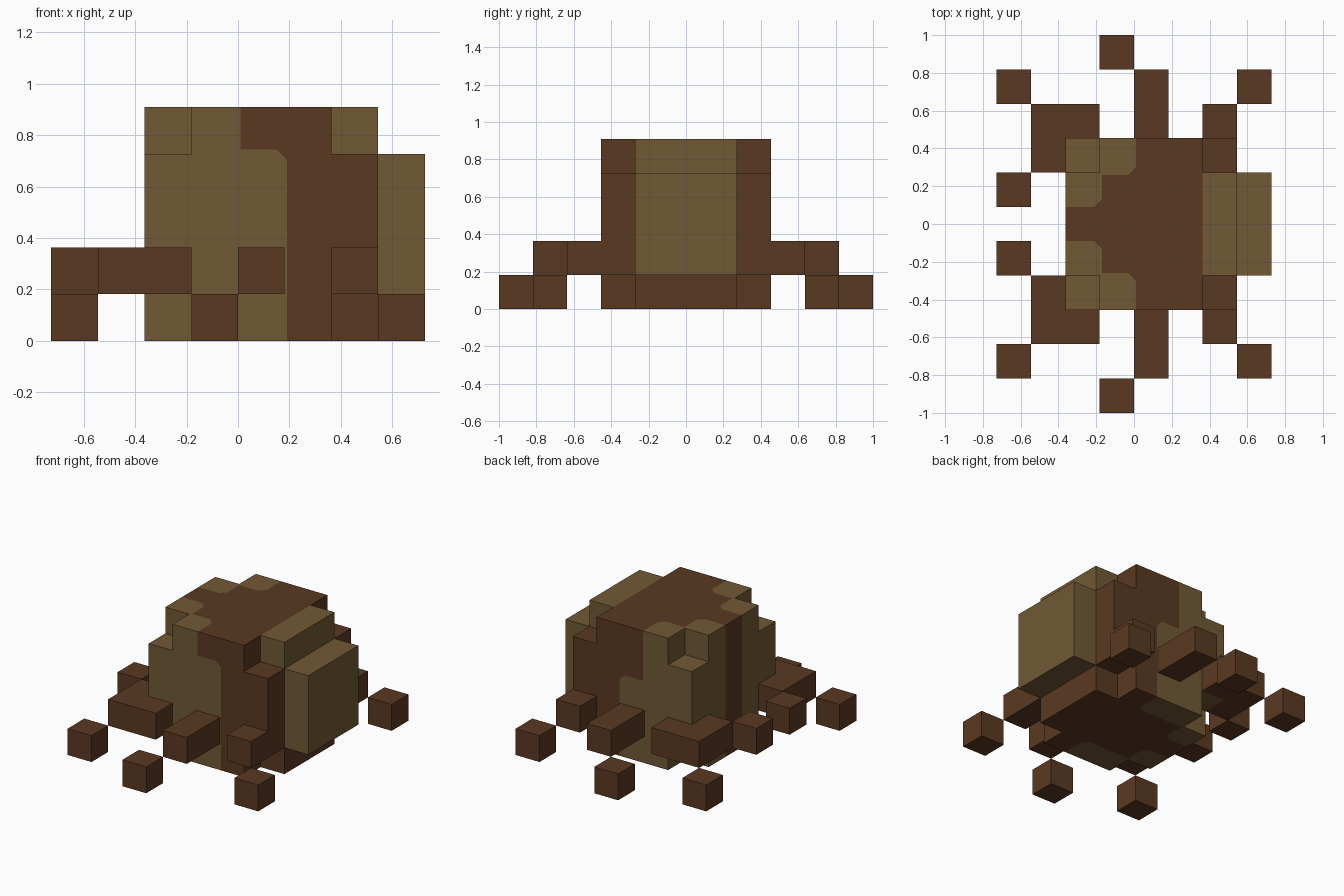
import bpy, bmesh
from mathutils import Vector

if "Cube" in bpy.data.objects:
    bpy.data.objects.remove(bpy.data.objects["Cube"])

U = 2 / 11          # edge of one cube
CHAMFER = 0.04      # cut corner of the colour patches


def material(name, srgb):
    m = bpy.data.materials.new(name)
    m.diffuse_color = [((c / 255 + 0.055) / 1.055) ** 2.4 for c in srgb] + [1]
    m.use_nodes = True
    m.node_tree.nodes["Principled BSDF"].inputs["Base Color"].default_value = m.diffuse_color
    return m


BROWN = material("dark_brown", (90, 57, 34))
TAN = material("olive_tan", (113, 89, 53))


def cube_shell(cells):
    """Outer surface of a set of unit cubes: x i..i+1, y j-.5..j+.5, z k..k+1."""
    bm, verts = bmesh.new(), {}
    for c in cells:
        for axis in range(3):
            for side in (0, 1):
                n = list(c)
                n[axis] += 2 * side - 1
                if tuple(n) in cells:
                    continue
                quad = []
                for a, b in ((0, 0), (1, 0), (1, 1), (0, 1)):
                    p = list(c)
                    p[axis] += side
                    p[(axis + 1) % 3] += a
                    p[(axis + 2) % 3] += b
                    p = tuple(p)
                    if p not in verts:
                        verts[p] = bm.verts.new((p[0] * U, (p[1] - 0.5) * U, p[2] * U))
                    quad.append(verts[p])
                bm.faces.new(quad if side else quad[::-1])
    return bm


def finish(bm, name, mats):
    # merge flat areas of one colour into single faces
    bmesh.ops.dissolve_limit(bm, angle_limit=0.01, verts=bm.verts, edges=bm.edges,
                             delimit={'MATERIAL'})
    mesh = bpy.data.meshes.new(name)
    bm.to_mesh(mesh)
    bm.free()
    for m in mats:
        mesh.materials.append(m)
    obj = bpy.data.objects.new(name, mesh)
    bpy.context.collection.objects.link(obj)
    return obj


# Tan patches for each facing: tan where x < x0 and w > w0
# (w is -z on front and back, |y| elsewhere)
PATCHES = {
    "front": [(0.01, -9), (0.19, -0.745)],
    "back": [(0.01, -9), (0.19, -0.565)],
    "top": [(-0.17, 0.09), (0.01, 0.26)],
    "bottom": [(-0.17, 0.09), (0.19, 0.26)],
    "left": [(9, 0.09)],
    "right": [],
}


def facing(n):
    if abs(n.x) > 0.5:
        return "right" if n.x > 0 else "left"
    if abs(n.y) > 0.5:
        return "back" if n.y > 0 else "front"
    return "top" if n.z > 0 else "bottom"


def is_tan(face):
    c, side = face.calc_center_median(), facing(face.normal)
    if c.x > 2 * U - 0.001:                      # right end: tan plate and crest
        return abs(c.y) < 1.5 * U + 0.001 and c.z > U - 0.001 and c.x > 2 * U + 0.001
    w = -c.z if side in ("front", "back") else abs(c.y)
    return any(c.x < x0 and w > w0 and (x0 - c.x) + (w - w0) > CHAMFER
               for x0, w0 in PATCHES[side])


# Body: block with the corner cubes missing at top and bottom, plus end plate
cells = {(i, j, k) for i in range(-2, 3) for j in range(-2, 3) for k in range(5)
         if not (abs(i) == 2 and abs(j) == 2 and k in (0, 4))}
cells |= {(3, j, k) for j in (-1, 0, 1) for k in (1, 2, 3)}
body = cube_shell(cells)


def cut(co, no):
    bmesh.ops.bisect_plane(body, geom=body.verts[:] + body.edges[:] + body.faces[:],
                           dist=1e-5, plane_co=co, plane_no=Vector(no).normalized())


# cut the patch outlines into the body, then colour the faces
for side, patches in PATCHES.items():
    for x0, w0 in patches:
        cut((x0, 0, 0), (1, 0, 0))
        if side in ("front", "back"):
            cut((0, 0, -w0), (0, 0, 1))
            cut((x0 - CHAMFER, 0, -w0), (-1, 0, -1))
        else:
            for s in (-1, 1):
                cut((0, s * w0, 0), (0, 1, 0))
                cut((x0 - CHAMFER, s * w0, 0), (-1, s, 0))
body.normal_update()
for f in body.faces:
    f.material_index = int(is_tan(f))
finish(body, "body", [BROWN, TAN])

# Legs and feet, repeated on both sides
LIMBS = {
    "right_leg": [(2, 3, 1)],
    "right_foot": [(3, 4, 0)],
    "middle_leg": [(0, 3, 1), (0, 4, 1)],
    "middle_foot": [(-1, 5, 0)],
    "left_leg": [(-3, 3, 1), (-2, 3, 1), (-3, 2, 1)],
    "left_foot": [(-4, 4, 0)],
    "feeler": [(-4, 1, 1)],
}
for s, where in ((-1, "front"), (1, "back")):
    for part, limb in LIMBS.items():
        finish(cube_shell({(i, s * j, k) for i, j, k in limb}), f"{where}_{part}", [BROWN])
